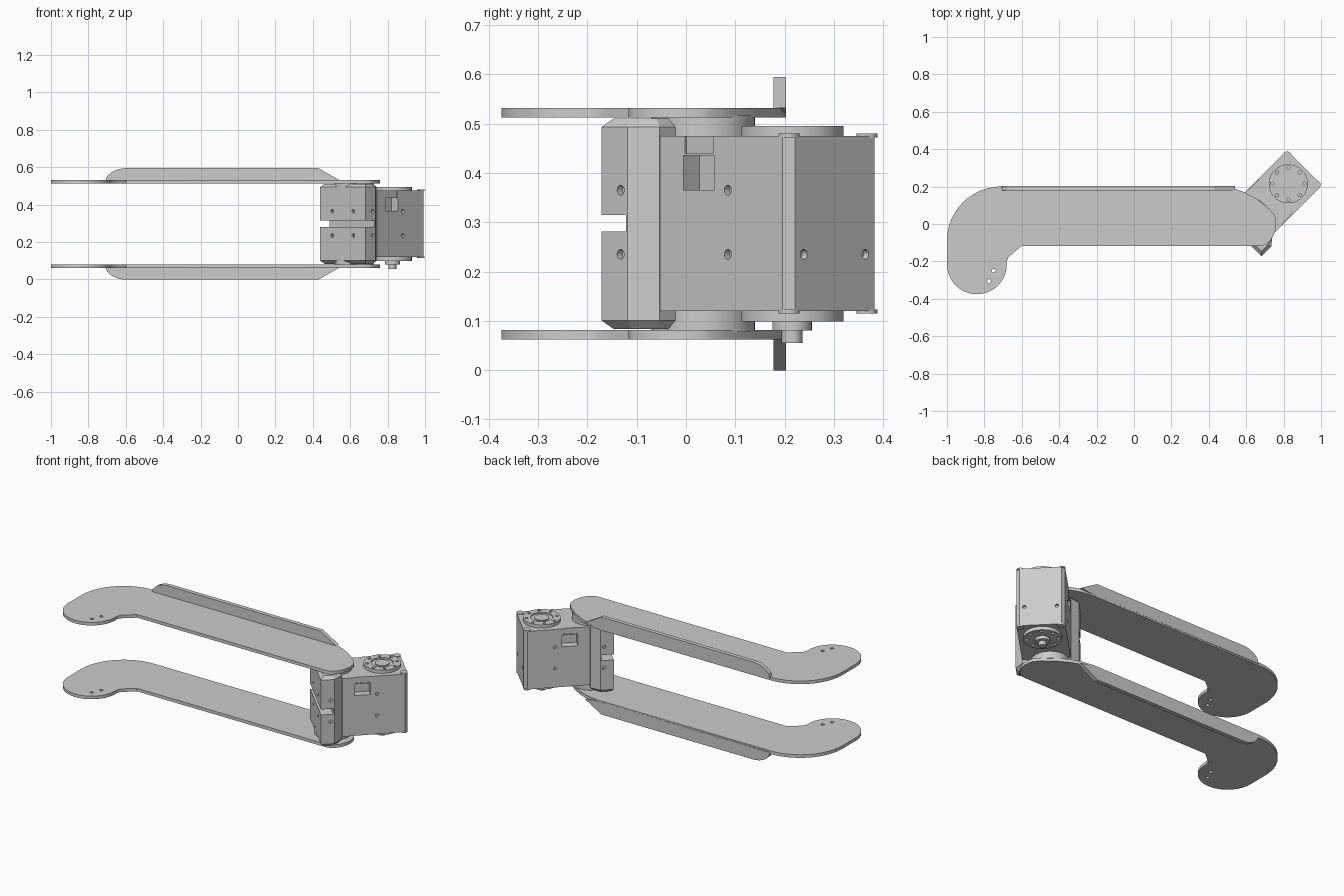
import bpy, bmesh
from math import cos, sin, pi, radians
from mathutils import Matrix, Vector

cube = bpy.data.objects.get("Cube")
if cube:
    bpy.data.objects.remove(cube, do_unlink=True)

grey = bpy.data.materials.new("plain grey")
grey.use_nodes = True
colour = (0.6, 0.6, 0.6, 1)
grey.diffuse_color = colour
grey.node_tree.nodes["Principled BSDF"].inputs["Base Color"].default_value = colour

MID = 0.297                       # height of the mirror plane
# Drive unit frame: u points outward, v across, turned 45 degrees
UNIT = Matrix.Translation((0.56, -0.05, 0)) @ Matrix.Rotation(radians(45), 4, 'Z')
# Stands a flat outline up so that its second coordinate is height
UPRIGHT = Matrix.Rotation(radians(90), 4, 'X')


def prism(bm, pts, a, b, matrix=Matrix()):
    """Extrude a flat outline from a to b."""
    verts = [bm.verts.new((x, y, a)) for x, y in pts]
    face = bm.faces.new(verts)
    top = bmesh.ops.extrude_face_region(bm, geom=[face])["geom"]
    moved = [g for g in top if isinstance(g, bmesh.types.BMVert)]
    bmesh.ops.translate(bm, verts=moved, vec=(0, 0, b - a))
    bmesh.ops.transform(bm, matrix=matrix, verts=verts + moved)


def box_pts(x0, x1, y0, y1):
    return [(x0, y0), (x1, y0), (x1, y1), (x0, y1)]


def arc(cx, cy, r, start, end, n):
    return [(cx + r * cos(radians(start + (end - start) * i / n)),
             cy + r * sin(radians(start + (end - start) * i / n))) for i in range(n + 1)]


def circle(cx, cy, r, n=40):
    return arc(cx, cy, r, 0, 360, n)[:-1]


def rod(bm, centre, axis, r, length, n=16):
    """Cylinder centred on a point along an axis."""
    m = Matrix.Translation(centre) @ Vector(axis).to_track_quat('Z', 'Y').to_matrix().to_4x4()
    prism(bm, circle(0, 0, r, n), -length / 2, length / 2, m)


def finish(name, bm, matrix=Matrix(), smooth=True):
    bmesh.ops.recalc_face_normals(bm, faces=bm.faces)
    mesh = bpy.data.meshes.new(name)
    bm.to_mesh(mesh)
    bm.free()
    mesh.materials.append(grey)
    ob = bpy.data.objects.new(name, mesh)
    ob.matrix_world = matrix
    bpy.context.collection.objects.link(ob)
    bpy.ops.object.select_all(action='DESELECT')
    bpy.context.view_layer.objects.active = ob
    ob.select_set(True)
    if smooth:
        bpy.ops.object.shade_smooth_by_angle(angle=radians(30))
    return ob


def carve(ob, bm):
    """Cut the shapes in bm out of an object."""
    cutter = finish("cutter", bm, ob.matrix_world.copy(), False)
    cutter.hide_render = True
    mod = ob.modifiers.new("cut", 'BOOLEAN')
    mod.operation, mod.solver, mod.object = 'DIFFERENCE', 'EXACT', cutter
    bpy.context.view_layer.objects.active = ob
    bpy.ops.object.modifier_apply(modifier=mod.name)
    bpy.data.objects.remove(cutter, do_unlink=True)


# Long arm plates with a rounded hook end
outline = arc(-0.71, -0.09, 0.29, 90, 180, 20)
outline += arc(-0.84, -0.215, 0.16, 180, 365, 32)
outline += [(-0.672, -0.178), (-0.64, -0.15), (-0.6, -0.117)]
outline += [(0.68, -0.117), (0.705, -0.11)] + arc(0.62, 0.0, 0.14, -48, 20, 12)
outline += [(0.72, 0.085), (0.655, 0.135), (0.59, 0.17), (0.53, 0.192), (0.45, 0.203)]
# Stiffening flange profile, as length and height above the plate
flange = [(-0.71, -0.01), (-0.7, 0.02), (-0.675, 0.042), (-0.64, 0.058), (-0.605, 0.063),
          (0.43, 0.063), (0.54, 0.0), (0.48, -0.01)]

for label, side in (("upper", 1), ("lower", -1)):
    bm = bmesh.new()
    prism(bm, outline, MID + side * 0.216, MID + side * 0.235)
    plate = finish(label + "_arm_plate", bm)
    bm = bmesh.new()
    for x, y in ((-0.75, -0.25), (-0.775, -0.305)):
        rod(bm, (x, y, MID + side * 0.225), (0, 0, 1), 0.01, 0.1)
    carve(plate, bm)

    bm = bmesh.new()
    prism(bm, [(x, MID + side * (0.235 + h)) for x, h in flange], -0.203, -0.178, UPRIGHT)
    finish(label + "_arm_flange", bm, smooth=False)

    # Pivot disc between plate and mounting block
    bm = bmesh.new()
    prism(bm, circle(0.62, 0.035, 0.105), MID + side * 0.17, MID + side * 0.22)
    finish(label + "_pivot_disc", bm)

# Mounting block with a slot across its outer face
bm = bmesh.new()
half = [(0, -0.172), (0.075, -0.172), (0.125, -0.13)]
prism(bm, half + [(u, -v) for u, v in reversed(half)], 0.083, 0.511)
rim = [e for e in bm.edges if abs(e.verts[0].co.z - e.verts[1].co.z) < 0.001]
bmesh.ops.bevel(bm, geom=rim, offset=0.018, segments=1, affect='EDGES')
block = finish("mounting_block", bm, UNIT, False)
bm = bmesh.new()
prism(bm, box_pts(-0.1, 0.07, -0.3, 0.3), 0.281, 0.315)
for z in (0.235, 0.365):
    for s in (-1, 1):
        rod(bm, (0.055, s * 0.172, z), (0, 1, 0), 0.01, 0.03)
        rod(bm, (0, s * 0.08, z), (1, 0, 0), 0.01, 0.03)
carve(block, bm)

# Drive housing: box with chamfered upright corners
bm = bmesh.new()
prism(bm, box_pts(0.11, 0.497, -0.132, 0.132), 0.12, 0.475)
uprights = [e for e in bm.edges if abs(e.verts[0].co.z - e.verts[1].co.z) > 0.1]
bmesh.ops.bevel(bm, geom=uprights, offset=0.018, segments=1, affect='EDGES')
housing = finish("drive_housing", bm, UNIT, False)
bm = bmesh.new()
for s in (-1, 1):
    # Cable pocket, shallow relief above it, and screw holes
    prism(bm, box_pts(0.195, 0.285, s * 0.085, s * 0.2), 0.365, 0.435)
    prism(bm, box_pts(0.2, 0.28, s * 0.128, s * 0.2), 0.44, 0.5)
    for z in (0.235, 0.365):
        rod(bm, (0.323, s * 0.132, z), (0, 1, 0), 0.01, 0.03)
    rod(bm, (0.497, s * 0.088, 0.235), (1, 0, 0), 0.01, 0.03)
carve(housing, bm)

# Output horns on both ends of the housing
HORN = 0.375
for label, side in (("top", 1), ("bottom", -1)):
    face = MID + side * 0.178
    bm = bmesh.new()
    prism(bm, circle(HORN, 0, 0.104), face - side * 0.01, face + side * 0.02)
    horn = finish(label + "_horn", bm, UNIT)
    bm = bmesh.new()
    for i in range(8):
        a = i * pi / 4 + pi / 4
        rod(bm, (HORN + 0.085 * cos(a), 0.085 * sin(a), face + side * 0.02),
            (0, 0, 1), 0.009, 0.02, 12)
    if side > 0:
        rod(bm, (HORN, 0, face + 0.02), (0, 0, 1), 0.062, 0.016, 32)
    carve(horn, bm)

# Raised hub in the top horn, stepped shaft below the bottom horn
for name, r, z0, z1 in (("top_hub", 0.04, 0.47, 0.493), ("shaft_collar", 0.04, 0.08, 0.11),
                        ("shaft_tip", 0.021, 0.055, 0.09)):
    bm = bmesh.new()
    prism(bm, circle(HORN, 0, r, 32), z0, z1)
    finish(name, bm, UNIT)

# Corner screw heads on the housing
for label, s in (("left", 1), ("right", -1)):
    bm = bmesh.new()
    for z in (0.119, 0.476):
        rod(bm, (0.478, s * 0.112, z), (0, 0, 1), 0.021, 0.008)
    finish(label + "_corner_screws", bm, UNIT)
